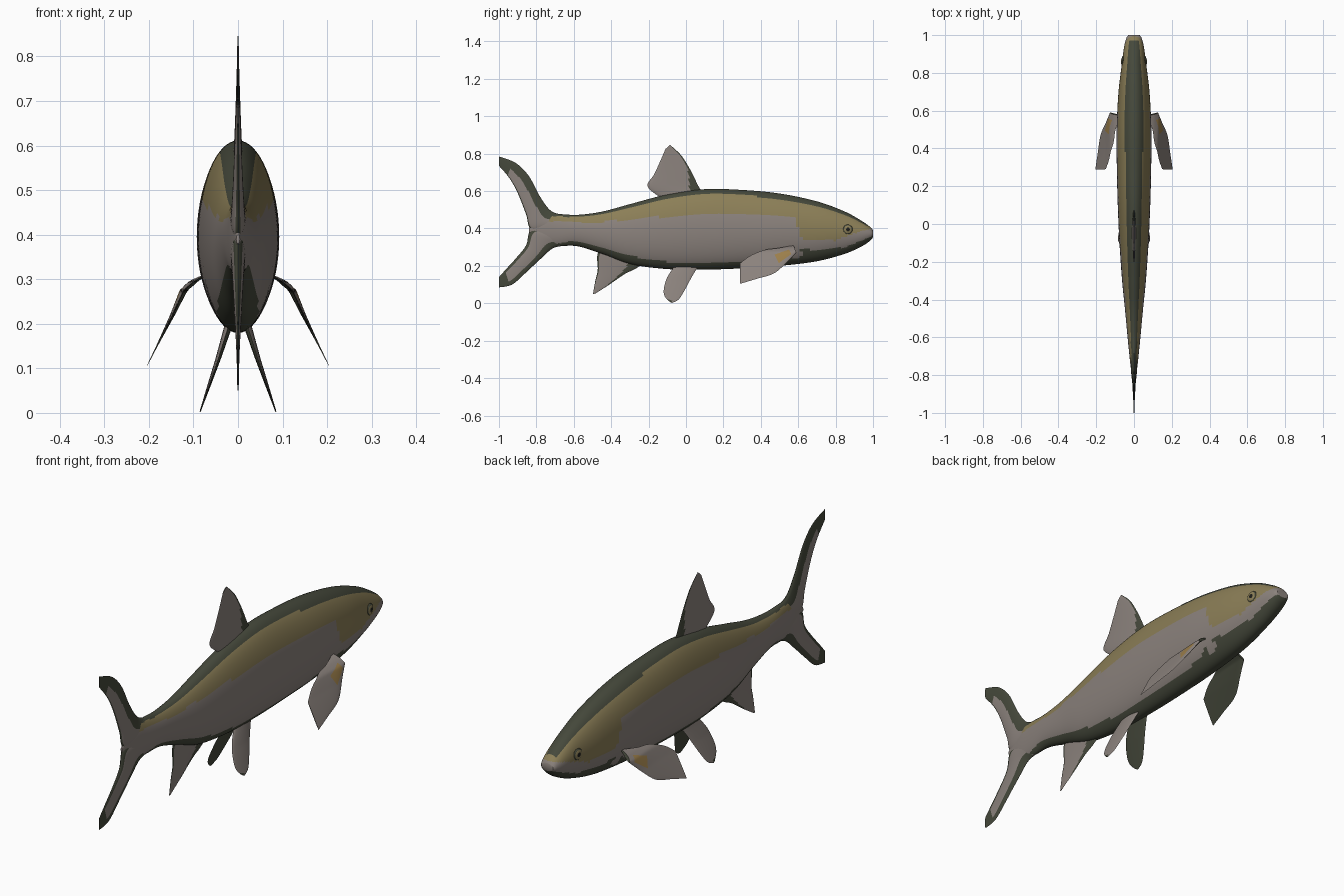
import bpy, bmesh, math
from mathutils import Vector

cube = bpy.data.objects.get("Cube")
if cube:
    bpy.data.objects.remove(cube, do_unlink=True)


def material(name, rgb):
    m = bpy.data.materials.new(name)
    m.use_nodes = True
    m.diffuse_color = (*rgb, 1)
    m.node_tree.nodes["Principled BSDF"].inputs["Base Color"].default_value = (*rgb, 1)
    return m


MATS = [material("dark olive", (.06, .066, .044)), material("golden brown", (.26, .21, .095)),
        material("warm grey", (.26, .225, .205)), material("amber", (.33, .21, .07)),
        material("eye black", (.012, .012, .01))]
DARK, GOLD, GREY, AMBER, BLACK = range(len(MATS))


def spline(keys, t):
    """Smooth curve through equally spaced keys, t from 0 to 1."""
    keys = [Vector(k) for k in keys]
    s = min(max(t, 0), 1) * (len(keys) - 1)
    i = min(int(s), len(keys) - 2)
    f = s - i
    a, b, c, d = (keys[min(max(j, 0), len(keys) - 1)] for j in range(i - 1, i + 3))
    return b + (c - a) * f / 2 + (a - b * 2.5 + c * 2 - d / 2) * f**2 + ((b - c) * 1.5 + (d - a) / 2) * f**3


def steps(table, x):
    """Straight-line lookup in (x, value) pairs sorted by x."""
    for (x0, v0), (x1, v1) in zip(table, table[1:]):
        if x <= x1:
            return v0 + (v1 - v0) * max(0, (x - x0) / (x1 - x0))
    return table[-1][1]


def finish(bm, name):
    bmesh.ops.recalc_face_normals(bm, faces=bm.faces)
    me = bpy.data.meshes.new(name)
    bm.to_mesh(me)
    bm.free()
    for m in MATS:
        me.materials.append(m)
    ob = bpy.data.objects.new(name, me)
    bpy.context.collection.objects.link(ob)
    bpy.ops.object.select_all(action='DESELECT')
    ob.select_set(True)
    bpy.context.view_layer.objects.active = ob
    bpy.ops.object.shade_smooth_by_angle(angle=math.radians(50))
    return ob


# Body sections: y, top, bottom, half width
BODY = [(1, .39, .355, .03), (.985, .408, .335, .04), (.94, .44, .305, .052), (.85, .49, .265, .064),
        (.7, .545, .225, .082), (.5, .587, .2, .092), (.3, .606, .187, .091), (.1, .61, .18, .086),
        (-.1, .582, .183, .077), (-.3, .53, .21, .063), (-.45, .49, .265, .048), (-.58, .473, .305, .036),
        (-.68, .477, .307, .026), (-.76, .475, .32, .017), (-.84, .4, .38, .004)]
# Lower limits of the gold band and of the grey flank along y
GOLD_LOW = [(-.76, .44), (-.5, .43), (-.25, .455), (0, .47), (.3, .475), (.58, .46), (.61, .36),
            (.65, .335), (.8, .335), (.87, .365), (.95, .39), (1, .4)]
GREY_LOW = [(-.8, .3), (-.6, .335), (-.4, .285), (-.2, .23), (0, .215), (.4, .225), (.53, .25),
            (.57, .29), (.7, .285), (.85, .3), (1, .36)]


def body_colour(c, mid, half, wide):
    if c.z > mid + .86 * half and c.y < .97:
        return DARK
    if c.z > steps(GOLD_LOW, c.y):
        return GOLD if c.y > -.75 else GREY
    # small grey lobe behind the gill cover
    if math.hypot(c.y - .59, c.z - .265) < .03:
        return GREY
    return GREY if c.z > steps(GREY_LOW, c.y) else DARK


def make_body(rings=150, sides=64):
    bm = bmesh.new()
    loops, info = [], []
    for i in range(rings + 1):
        y, top, low, wide = spline(BODY, i / rings)
        mid, half = (top + low) / 2, (top - low) / 2
        info.append((mid, half, wide))
        loops.append([bm.verts.new((wide * math.sin(a), y, mid + half * math.cos(a)))
                      for a in (math.tau * k / sides for k in range(sides))])
    for i, (a, b) in enumerate(zip(loops, loops[1:])):
        for k in range(sides):
            n = (k + 1) % sides
            f = bm.faces.new((a[k], a[n], b[n], b[k]))
            f.material_index = body_colour(f.calc_center_median(), *info[i])
    bm.faces.new(loops[0]).material_index = GREY
    bm.faces.new(loops[-1]).material_index = GREY
    return finish(bm, "body")


def make_fin(name, front, rear, thick, colour, sweep=None, side=1, nu=36, nv=20):
    """Thin blade between two (y, z) edge curves; sweep gives x at height z."""
    bm = bmesh.new()
    sheets = []
    for s in (1, -1):
        grid = []
        for i in range(nu + 1):
            u = i / nu
            a, b = spline(front, u), spline(rear, u)
            row = []
            for j in range(nv + 1):
                v = j / nv
                y, z = a.lerp(b, v)
                t = (thick * (1 - u)**1.5 + .0015) * math.sqrt(max(0, math.sin(math.pi * v)))
                x = steps(sweep, z) if sweep else 0
                row.append(bm.verts.new((side * (x + s * t), y, z)))
            grid.append(row)
        for i in range(nu):
            for j in range(nv):
                f = bm.faces.new((grid[i][j], grid[i][j + 1], grid[i + 1][j + 1], grid[i + 1][j]))
                f.material_index = colour((i + .5) / nu, (j + .5) / nv, s)
        sheets.append(grid)
    # close the root and the tip
    for i in (0, nu):
        p, q = sheets[0][i], sheets[1][i]
        for j in range(nv):
            bm.faces.new((p[j], p[j + 1], q[j + 1], q[j]))
    bmesh.ops.remove_doubles(bm, verts=bm.verts, dist=1e-5)
    return finish(bm, name)


make_body()

# Tail: two lobes meeting at the fork
make_fin("tail_upper_lobe",
         [(-.64, .47), (-.72, .493), (-.78, .57), (-.84, .68), (-.91, .75), (-1, .785)],
         [(-.7, .39), (-.825, .393), (-.855, .475), (-.9, .59), (-.945, .67), (-1, .735)], .02,
         lambda u, v, s: GREY if .36 + .3 * max(0, u - .3) < v < .93 and u < .83 or u < .12 else DARK)
make_fin("tail_lower_lobe",
         [(-.64, .308), (-.71, .295), (-.78, .235), (-.86, .16), (-.93, .1), (-1, .085)],
         [(-.7, .4), (-.825, .397), (-.855, .31), (-.91, .24), (-.96, .185), (-1, .14)], .02,
         lambda u, v, s: GREY if .24 < v < .85 and u < .82 or u < .12 else DARK)

# Dorsal fin with a dark front base
make_fin("dorsal_fin",
         [(.1, .58), (.07, .62), (.025, .71), (-.025, .79), (-.085, .847)],
         [(-.13, .56), (-.205, .625), (-.17, .69), (-.14, .755), (-.11, .825)], .01,
         lambda u, v, s: DARK if v < .3 - .45 * u or v < .06 else GREY)

# Anal fin
make_fin("anal_fin",
         [(-.2, .23), (-.27, .185), (-.33, .155), (-.41, .1), (-.485, .052)],
         [(-.46, .3), (-.475, .25), (-.472, .18), (-.485, .12), (-.497, .05)], .01,
         lambda u, v, s: DARK if v < .3 - .3 * u or v > .95 else GREY)

# Paired fins: grey outside, dark inside
for side, label in ((1, "left"), (-1, "right")):
    make_fin(label + "_pectoral_fin",
             [(.575, .31), (.49, .295), (.42, .285), (.345, .255), (.29, .215)],
             [(.59, .27), (.535, .215), (.47, .16), (.375, .13), (.288, .104)], .009,
             lambda u, v, s: DARK if s < 0 else AMBER if .12 < u < .36 and .3 < v < .75 else GREY,
             [(.1, .207), (.22, .147), (.275, .122), (.295, .1), (.31, .075)], side)
    make_fin(label + "_pelvic_fin",
             [(.06, .19), (.025, .13), (-.01, .065), (-.04, .02), (-.075, .002)],
             [(-.06, .2), (-.1, .14), (-.118, .08), (-.115, .04), (-.09, .01)], .008,
             lambda u, v, s: DARK if s < 0 or (u > .85 and v > .3) else GREY,
             [(0, .086), (.12, .045), (.2, .02)], side)

    # Eye: flattened ball with rim, iris and pupil
    bm = bmesh.new()
    bmesh.ops.create_uvsphere(bm, u_segments=32, v_segments=24, radius=.026)
    for f in bm.faces:
        r = f.calc_center_median().xy.length / .026
        f.material_index = BLACK if r < .4 else GOLD if r < .8 else DARK
    eye = finish(bm, label + "_eye")
    eye.scale.z = .35
    eye.rotation_euler = (0, side * math.pi / 2, -side * -.12)
    eye.location = (side * .059, .865, .395)
